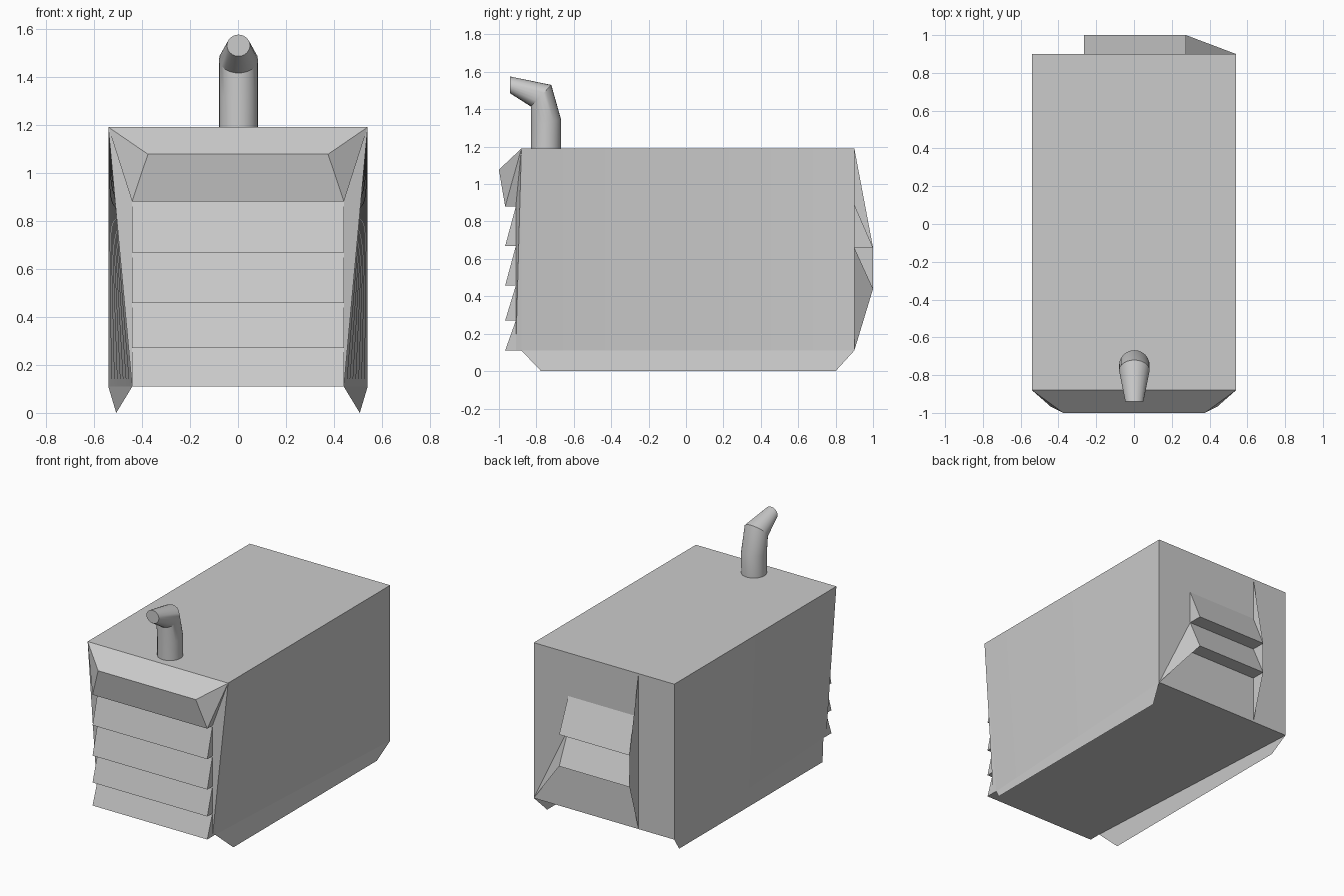
import bpy, bmesh, math

if "Cube" in bpy.data.objects:
    bpy.data.objects.remove(bpy.data.objects["Cube"])


def build(name, polys):
    """Make one welded object from coordinate polygons."""
    bm = bmesh.new()
    for p in polys:
        bm.faces.new([bm.verts.new(c) for c in p])
    bmesh.ops.remove_doubles(bm, verts=bm.verts[:], dist=1e-4)
    bmesh.ops.recalc_face_normals(bm, faces=bm.faces[:])
    me = bpy.data.meshes.new(name)
    bm.to_mesh(me)
    bm.free()
    ob = bpy.data.objects.new(name, me)
    bpy.context.collection.objects.link(ob)
    return ob


def flip(poly):
    return [(-x, y, z) for x, y, z in poly]


def loft(rings):
    """Quads between successive closed rings, with both ends capped."""
    polys = [rings[0], rings[-1]]
    for a, b in zip(rings, rings[1:]):
        n = len(a)
        polys += [[a[i], a[(i + 1) % n], b[(i + 1) % n], b[i]] for i in range(n)]
    return polys


def prism(profile, x0, x1):
    return loft([[(x, y, z) for y, z in profile] for x in (x0, x1)])


W, WL, F, B, Z0, Z1 = 0.54, 0.44, -0.88, 0.90, 0.11, 1.19
top, low = (W, F, Z1), (WL, F, Z0)


# Housing: sides twist inwards towards the lower front corner
def section(t):
    y, x = F + (B - F) * t, WL + (W - WL) * t
    return [(x, y, Z0), (W, y, Z1), (-W, y, Z1), (-x, y, Z0)]


polys = loft([section(i / 8) for i in range(9)])[1:]

# Front hood lip and stepped grille, running down the front
levels = [0.88, 0.668, 0.457, 0.27, Z0]
inner = [(0.441, -0.91, z) for z in levels]
tips = [(0.441, -0.967, z) for z in levels]
rows = [top, (0.375, -1.0, 1.077), tips[0], inner[0]]
for i in range(1, len(levels)):
    rows += [tips[i], inner[i]]
rows.append(low)
for a, b in zip(rows, rows[1:]):
    polys.append([a, b, flip([b])[0], flip([a])[0]])

# Front side cheeks fanned from the top corner, and slat end caps
fan = [rows[1], tips[0]] + inner + [low]
side = [[top, a, b] for a, b in zip(fan, fan[1:])]
side += [[inner[i], tips[i + 1], inner[i + 1]] for i in range(len(levels) - 1)]
for p in side:
    polys += [p, flip(p)]
build("housing", polys)

# Thin skid plates below the lower side edges
skid = [low, (W, B, Z0), (0.507, 0.80, 0), (0.507, -0.775, 0)]
build("right_skid", [skid])
build("left_skid", [flip(skid)])

# Rear louvres
for i, (zt, zb) in enumerate(((0.89, 0.66), (0.66, 0.44))):
    build(f"rear_louvre_{i + 1}", prism([(B, zt), (1.0, zb), (B, zb)], -0.265, 0.275))

# Rear guard plate on one side, corner gusset on the other
build("rear_guard", [[(-0.265, y, z) for y, z in ((B, Z1), (1.0, 0.66), (1.0, 0.44), (B, Z0))]])
build("rear_gusset", [[(W, B, Z0), (0.275, 1.0, 0.44), (0.275, B, 0.66)]])

# Exhaust pipe: rings given by front and rear edge (y, z) and half width
N = 24
rings = []
for (ya, za), (yb, zb), r in (((-0.83, Z1), (-0.668, Z1), 0.081),
                              ((-0.83, 1.31), (-0.668, 1.345), 0.081),
                              ((-0.83, 1.415), (-0.72, 1.53), 0.081),
                              ((-0.94, 1.485), (-0.94, 1.575), 0.048)):
    ring = []
    for k in range(N):
        t = 2 * math.pi * k / N
        m = (1 + math.cos(t)) / 2
        ring.append((0.002 + r * math.sin(t), ya + (yb - ya) * m, za + (zb - za) * m))
    rings.append(ring)
pipe = build("exhaust_pipe", loft(rings))
bpy.context.view_layer.objects.active = pipe
pipe.select_set(True)
bpy.ops.object.shade_smooth_by_angle(angle=math.radians(30))
